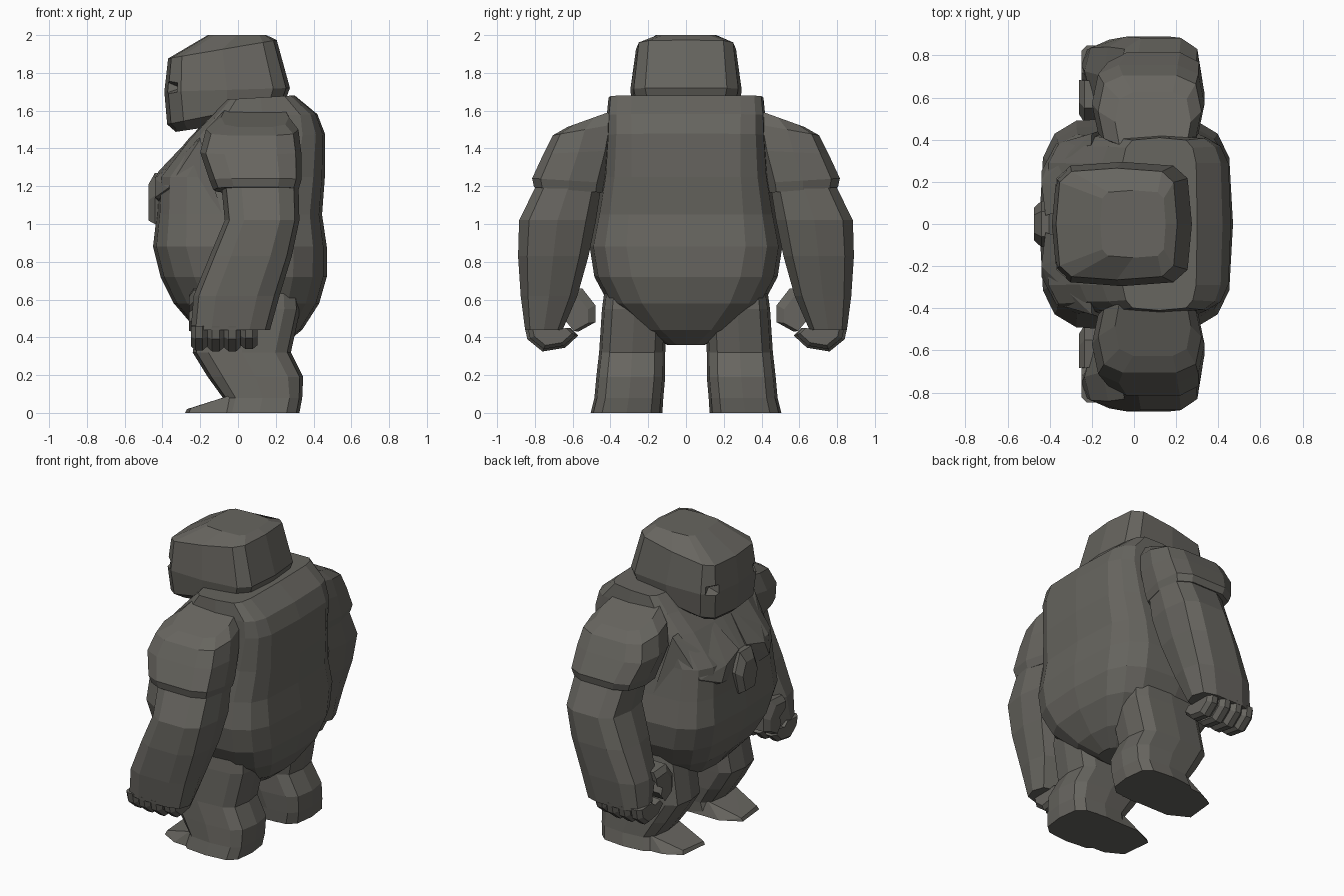
import bpy, bmesh, math

if "Cube" in bpy.data.objects:
    bpy.data.objects.remove(bpy.data.objects["Cube"])

stone = bpy.data.materials.new("dark_stone")
stone.diffuse_color = (0.135, 0.13, 0.115, 1)
stone.use_nodes = True
stone.node_tree.nodes["Principled BSDF"].inputs["Base Color"].default_value = stone.diffuse_color


def finish(name, bm):
    bmesh.ops.recalc_face_normals(bm, faces=bm.faces)
    mesh = bpy.data.meshes.new(name)
    bm.to_mesh(mesh)
    bm.free()
    mesh.materials.append(stone)
    ob = bpy.data.objects.new(name, mesh)
    bpy.context.collection.objects.link(ob)
    return ob


def skin(name, loops, bm):
    """Bridge vertex loops and cap both ends."""
    for a, b in zip(loops, loops[1:]):
        for i in range(len(a)):
            j = (i + 1) % len(a)
            bm.faces.new((a[i], a[j], b[j], b[i]))
    bm.faces.new(loops[0])
    bm.faces.new(loops[-1])
    return finish(name, bm)


def loft(name, rings, n=12, p0=3.0, p1=None, side=1):
    """Stack rounded-box rings: (z, x0, x1, y0, y1, tilt along x, tilt along y).
    Squareness runs from p0 at the first ring to p1 at the last."""
    bm = bmesh.new()
    loops = []
    for k, (z, x0, x1, y0, y1, tx, ty) in enumerate(rings):
        p = p0 + ((p1 or p0) - p0) * k / (len(rings) - 1)
        loop = []
        for i in range(n):
            t = 2 * math.pi * i / n
            c, s = round(math.cos(t), 6), round(math.sin(t), 6)
            dx = math.copysign(abs(c) ** (2 / p), c) * (x1 - x0) / 2
            dy = math.copysign(abs(s) ** (2 / p), s) * (y1 - y0) / 2
            loop.append(bm.verts.new(((x0 + x1) / 2 + dx, side * ((y0 + y1) / 2 + dy),
                                      z + tx * dx + ty * dy)))
        loops.append(loop)
    return skin(name, loops, bm)


def hull(name, points, side=1):
    bm = bmesh.new()
    for x, y, z in points:
        bm.verts.new((x, y * side, z))
    bmesh.ops.convex_hull(bm, input=bm.verts)
    loose = [v for v in bm.verts if not v.link_faces]
    bmesh.ops.delete(bm, geom=loose, context='VERTS')
    return finish(name, bm)


def slab(name, outline, x0, x1, side=1, size=1.0):
    """Extrude a y-z outline along x, shrunk about the palm and with softened ends."""
    bm = bmesh.new()
    loops = []
    for x, k in ((x0, .82), (x0 + .025, 1), (x1 - .025, 1), (x1, .82)):
        k *= size
        loops.append([bm.verts.new((x, side * (.70 + (y - .70) * k), .45 + (z - .45) * k))
                      for y, z in outline])
    return skin(name, loops, bm)


def sym(z, x0, x1, w, tx=0.0):
    return (z, x0, x1, -w, w, tx, 0)


# Barrel torso and belly
loft("torso", [
    sym(.36, -.02, .24, .10), sym(.44, -.22, .34, .25), sym(.58, -.34, .43, .41),
    sym(.72, -.41, .47, .485), sym(.88, -.45, .47, .51), sym(1.05, -.43, .445, .475),
    sym(1.25, -.42, .46, .44), sym(1.46, -.27, .46, .425, .05),
    sym(1.57, -.16, .42, .42, .04), sym(1.67, -.06, .30, .41, .06)], 16, 2.8, 5.5)

# Head with heavy jaw and flat crown
head = loft("head", [
    sym(1.52, -.33, .10, .20, .15), sym(1.59, -.375, .25, .28, .2),
    sym(1.71, -.39, .275, .295, .03), sym(1.925, -.37, .205, .265, .17),
    sym(2.0, -.16, .15, .16)], 12, 4.0, 5.0)

# Plate in the middle of the chest
hull("chest_plate", [(x, y * k, 1.13 + (z - 1.13) * k - (.02 if k < 1 else 0))
                     for x, k in ((-.36, 1.0), (-.44, 1.0), (-.475, .7))
                     for y, z in ((-.06, 1.27), (.06, 1.27), (.11, 1.15),
                                  (.07, 1.0), (-.07, 1.0), (-.11, 1.15))])

sleeve = [
    (1.18, -.13, .32, .43, .81, 0, .08), (1.23, -.15, .335, .42, .82, 0, .06),
    (1.38, -.20, .335, .38, .76, 0, -.05), (1.50, -.17, .32, .36, .71, 0, -.18),
    (1.565, -.09, .27, .34, .63, 0, -.36)]
forearm = [
    (1.22, -.09, .32, .44, .79, 0, 0), (1.02, -.07, .325, .47, .89, 0, 0),
    (.83, -.15, .285, .51, .895, 0, 0), (.62, -.235, .22, .57, .88, 0, 0),
    (.44, -.25, .17, .65, .855, 0, 0)]
leg = [
    (.66, -.18, .32, .11, .43, 0, 0), (.55, -.20, .33, .10, .445, 0, 0),
    (.32, -.24, .28, .11, .46, 0, 0), (.19, -.16, .345, .11, .475, 0, 0),
    (.08, -.08, .34, .12, .485, 0, 0), (0, -.10, .325, .125, .505, 0, 0)]
finger = [(.855, .46), (.84, .39), (.76, .325), (.64, .345), (.57, .41), (.61, .45),
          (.68, .435), (.72, .47)]
thumb = [(.68, .65), (.55, .66), (.48, .57), (.48, .48), (.57, .43), (.62, .49),
         (.60, .55), (.67, .59)]

for side, tag in ((1, "left"), (-1, "right")):
    # Arm
    loft(tag + "_sleeve", sleeve, 10, 3.6, side=side)
    loft(tag + "_forearm", forearm, 10, 3.2, side=side)
    # Curled hand
    for k, size in enumerate((.95, 1, 1, .9)):
        x = -.25 + k * .088
        slab(f"{tag}_finger_{k + 1}", finger, x, x + .088, side, size)
    slab(tag + "_thumb", thumb, -.26, -.12, side)
    # Leg and foot
    loft(tag + "_leg", leg, 12, 3.6, side=side)
    hull(tag + "_foot", [(-.28, .20, 0), (-.26, .40, 0), (-.27, .20, .02), (-.25, .39, .025),
                         (-.15, .13, 0), (-.15, .46, 0), (-.05, .16, .09), (-.05, .44, .09),
                         (.2, .13, 0), (.2, .48, 0)], side)
    # Overhanging chest fold
    hull(tag + "_chest_fold", [(-.42, .04, 1.28), (-.44, .20, 1.24), (-.44, .25, 1.14),
                               (-.40, .08, 1.10), (-.37, .38, 1.19), (-.08, .47, 1.04),
                               (-.20, .43, 1.45), (-.22, .10, 1.49), (-.1, .2, 1.1)], side)
    # Eye socket cut into the front corner of the head
    cutter = hull(tag + "_eye_cutter", [(-.30, .19, 1.72), (-.42, .17, 1.77), (-.42, .25, 1.75),
                                        (-.42, .25, 1.69), (-.42, .18, 1.68), (-.33, .28, 1.76),
                                        (-.33, .28, 1.69)], side)
    mod = head.modifiers.new(tag + "_eye", 'BOOLEAN')
    mod.object, mod.operation, mod.solver = cutter, 'DIFFERENCE', 'EXACT'
    cutter.hide_render = True
    cutter.hide_set(True)
